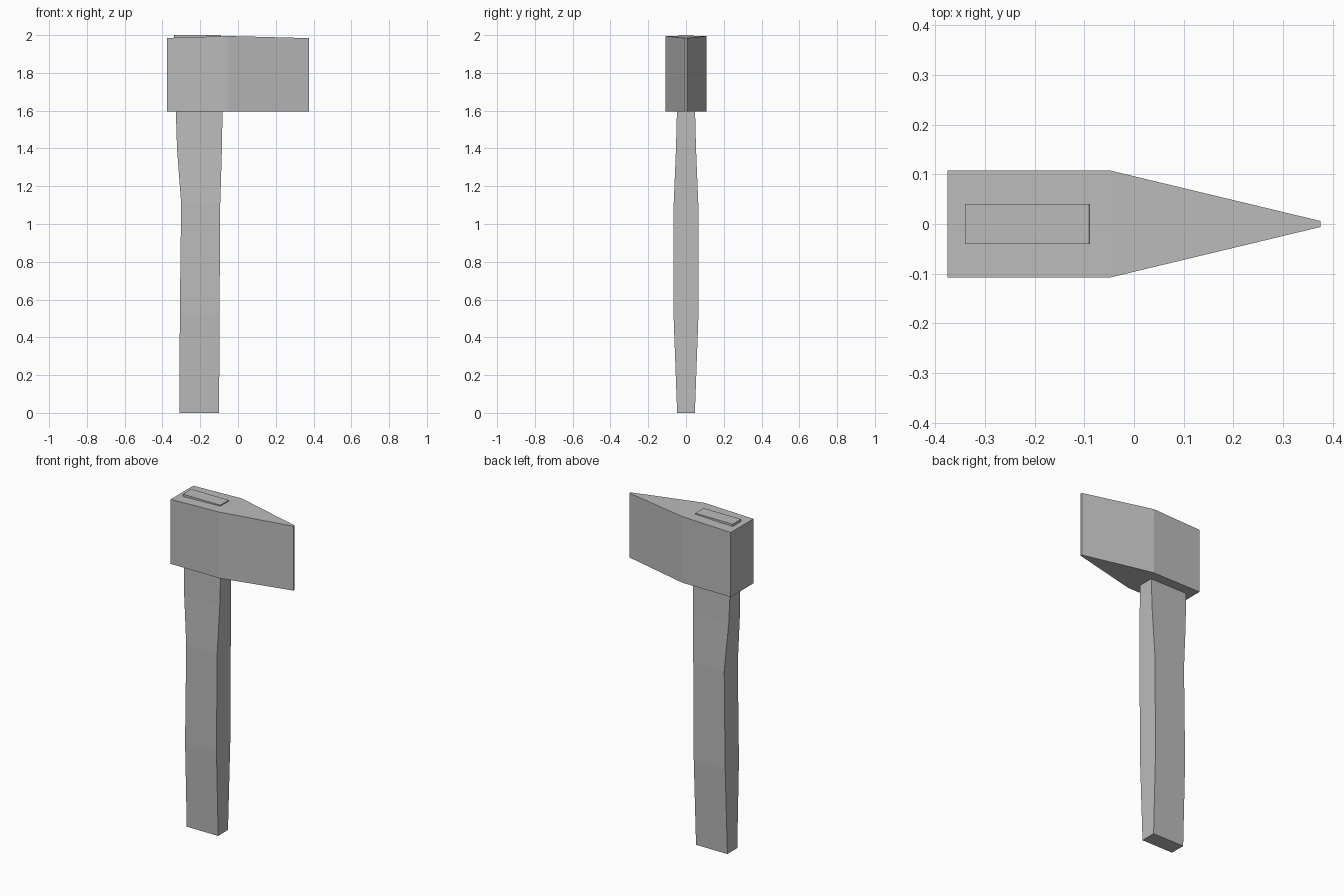
import bpy
import bmesh

cube = bpy.data.objects.get("Cube")
if cube:
    bpy.data.objects.remove(cube, do_unlink=True)

grey = bpy.data.materials.new("plain_grey")
grey.use_nodes = True
colour = (0.5, 0.5, 0.5, 1)
grey.diffuse_color = colour
grey.node_tree.nodes["Principled BSDF"].inputs["Base Color"].default_value = colour


def loft(name, rings):
    """Bridge four-cornered rings in order and cap both ends."""
    bm = bmesh.new()
    loops = [[bm.verts.new(p) for p in ring] for ring in rings]
    for a, b in zip(loops, loops[1:]):
        for i in range(4):
            j = (i + 1) % 4
            bm.faces.new((a[i], a[j], b[j], b[i]))
    bm.faces.new(loops[0])
    bm.faces.new(loops[-1])
    bmesh.ops.recalc_face_normals(bm, faces=bm.faces)
    mesh = bpy.data.meshes.new(name)
    bm.to_mesh(mesh)
    bm.free()
    mesh.materials.append(grey)
    obj = bpy.data.objects.new(name, mesh)
    bpy.context.collection.objects.link(obj)
    return obj


def level_ring(z, x0, x1, y):
    return [(x0, -y, z), (x1, -y, z), (x1, y, z), (x0, y, z)]


def upright_ring(x, y, z0, z1):
    return [(x, -y, z0), (x, y, z0), (x, y, z1), (x, -y, z1)]


# Handle: flat tapering shaft whose end pokes out of the head
handle_sections = [
    (0.0, -0.31, -0.10, 0.047),
    (0.52, -0.308, -0.098, 0.066),
    (1.11, -0.301, -0.094, 0.065),
    (1.40, -0.323, -0.085, 0.053),
    (1.60, -0.329, -0.082, 0.048),
    (2.0, -0.34, -0.09, 0.04),
]
loft("handle", [level_ring(*s) for s in handle_sections])

# Head: square poll, widest at the shoulder, tapering to a thin edge
head_sections = [
    (-0.375, 0.108, 1.595, 1.985),
    (-0.05, 0.108, 1.595, 1.995),
    (0.375, 0.006, 1.595, 1.984),
]
loft("axe_head", [upright_ring(*s) for s in head_sections])
